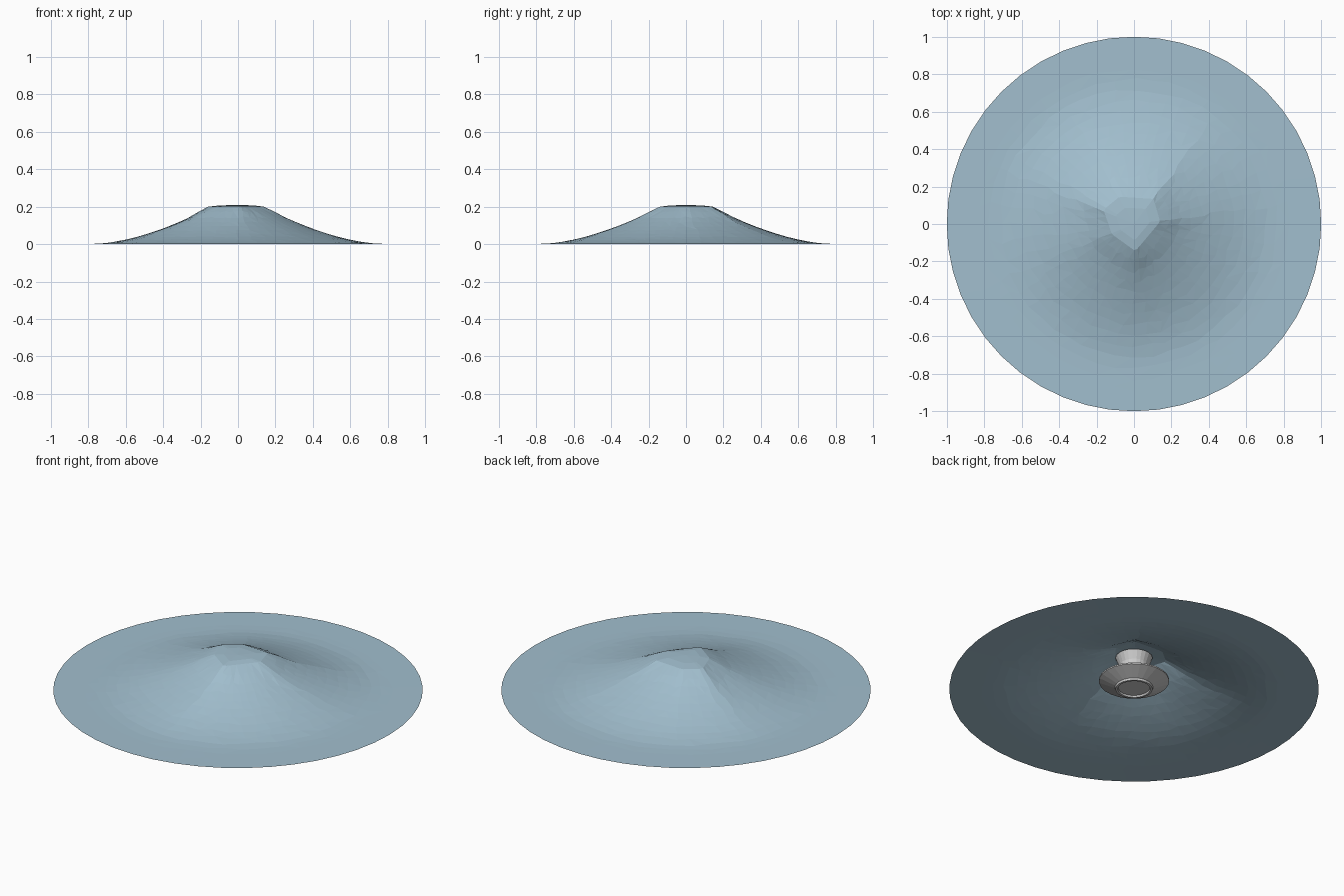
import bpy, bmesh, math, random

if "Cube" in bpy.data.objects:
    bpy.data.objects.remove(bpy.data.objects["Cube"])
random.seed(4)


def interp(points, t):
    for (a, za), (b, zb) in zip(points, points[1:]):
        if t <= b:
            return za + (zb - za) * (t - a) / (b - a)
    return points[-1][1]


def make_object(name, bm):
    bmesh.ops.recalc_face_normals(bm, faces=bm.faces)
    mesh = bpy.data.meshes.new(name)
    bm.to_mesh(mesh)
    bm.free()
    obj = bpy.data.objects.new(name, mesh)
    bpy.context.collection.objects.link(obj)
    return obj


# Draped cloth: angle and radius of the corners where it leaves the support
corners = [(5, .14), (52, .17), (118, .165), (155, .18), (205, .13), (273, .145), (365, .14)]
profile = [(0, .19), (.08, .165), (.16, .132), (.25, .1), (.35, .069),
           (.45, .042), (.55, .021), (.65, .006), (.75, .001), (1, 0)]


def shoulder(deg):
    d = deg if deg >= 5 else deg + 360
    for (a, ra), (b, rb) in zip(corners, corners[1:]):
        if d <= b:
            # Straight side of the shoulder polygon
            s, e = math.radians(d - a), math.radians(b - d)
            return ra * rb * math.sin(s + e) / (ra * math.sin(s) + rb * math.sin(e))


bm = bmesh.new()
n, steps = 48, 15
centre = bm.verts.new((0, 0, .209))
rings = []
for i in range(steps + 2):
    ring = []
    for j in range(n):
        a = 360 * j / n
        s = shoulder(a)
        if i == 0:
            r, z = s * .6, .207
        else:
            t = (i - 1) / steps
            if 1 < i < steps:
                t += random.uniform(-.012, .012)
                a += random.uniform(-1.5, 1.5)
            # Corners fade into a circle toward the hem
            r = s + (1 - s) * t
            z = .2 if i == 1 else interp(profile, t) + .008 * max(0, 1 - t * 8)
        ang = math.radians(a)
        ring.append(bm.verts.new((r * math.cos(ang), r * math.sin(ang), max(z, 0))))
    rings.append(ring)
for j in range(n):
    bm.faces.new((centre, rings[0][j], rings[0][(j + 1) % n]))
for i, (lo, hi) in enumerate(zip(rings, rings[1:])):
    for j in range(n):
        k = (j + 1) % n
        if (i + j) % 2:
            bm.faces.new((lo[j], hi[j], hi[k]))
            bm.faces.new((lo[j], hi[k], lo[k]))
        else:
            bm.faces.new((lo[j], hi[j], lo[k]))
            bm.faces.new((hi[j], hi[k], lo[k]))
cloth = make_object("draped_cloth", bm)
mat = bpy.data.materials.new("blue_cloth")
mat.diffuse_color = (.36, .52, .62, 1)
mat.use_nodes = True
mat.node_tree.nodes["Principled BSDF"].inputs["Base Color"].default_value = mat.diffuse_color
cloth.data.materials.append(mat)

# Turned stand hidden under the cloth: foot ring, wide flange, waist, flared top
stand = [(0, .01), (.085, .01), (.088, 0), (.1, 0), (.103, .012), (.19, .05),
         (.19, .058), (.11, .085), (.078, .115), (.08, .145), (.1, .195), (0, .195)]
bm = bmesh.new()
sides = 24
loops = []
for r, z in stand:
    if r == 0:
        loops.append([bm.verts.new((0, 0, z))] * sides)
    else:
        loops.append([bm.verts.new((r * math.cos(math.tau * j / sides),
                                    r * math.sin(math.tau * j / sides), z))
                      for j in range(sides)])
for lo, hi in zip(loops, loops[1:]):
    for j in range(sides):
        k = (j + 1) % sides
        bm.faces.new(list(dict.fromkeys((lo[j], lo[k], hi[k], hi[j]))))
make_object("support_stand", bm)
